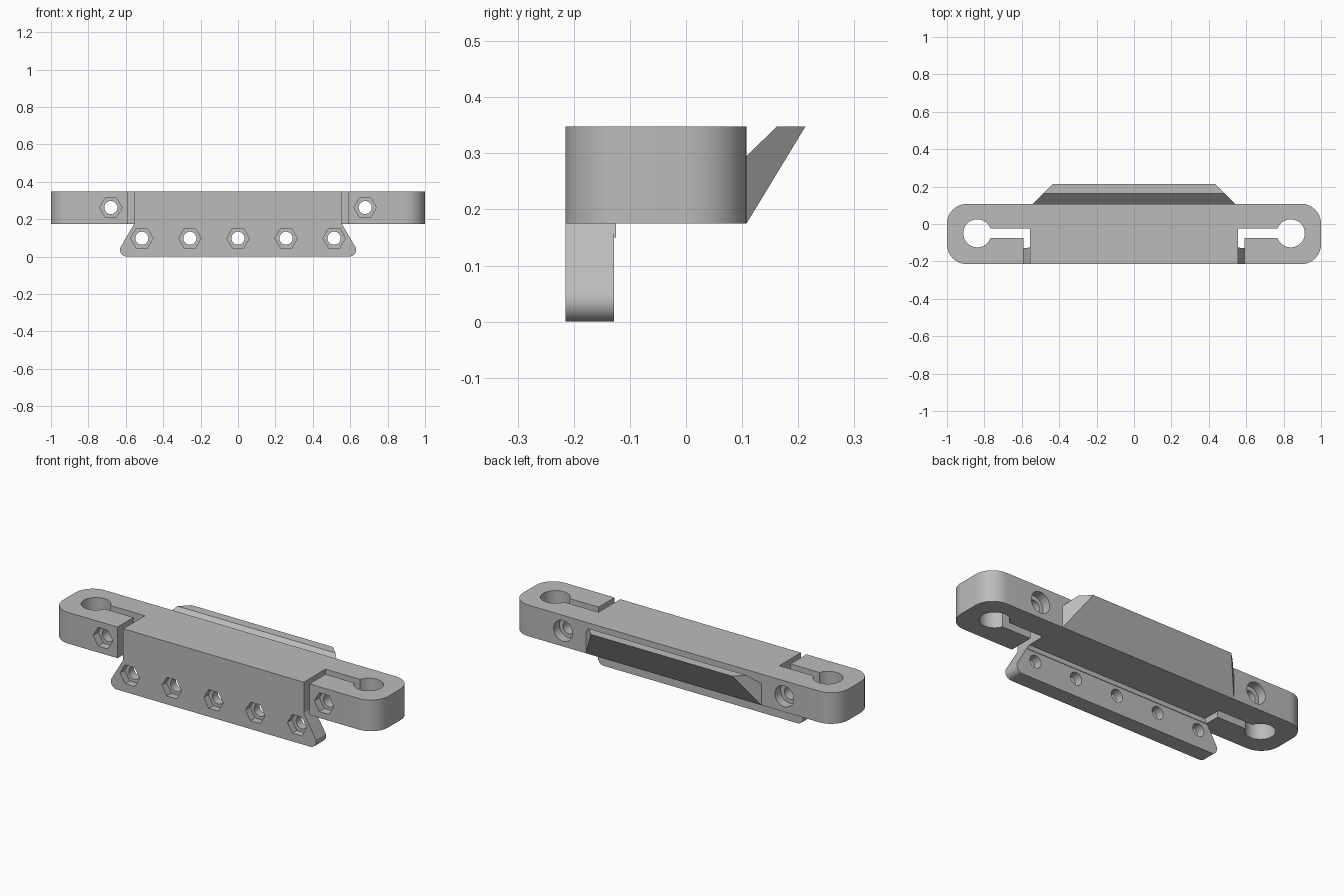
import bpy, bmesh
from math import pi, sin, cos, asin, radians
from mathutils import Vector

cube = bpy.data.objects.get("Cube")
if cube:
    bpy.data.objects.remove(cube, do_unlink=True)

grey = bpy.data.materials.new("plain grey")
grey.use_nodes = True
grey.diffuse_color = (0.5, 0.5, 0.5, 1)
grey.node_tree.nodes["Principled BSDF"].inputs["Base Color"].default_value = grey.diffuse_color

FRONT, BACK = -0.215, 0.108
BOTTOM, TOP = 0.175, 0.348
FLANGE_BACK = -0.128


def arc(cx, cy, r, a0, a1, n=12):
    """Points on an arc from angle a0 to a1."""
    steps = [a0 + (a1 - a0) * i / n for i in range(n + 1)]
    return [(cx + r * cos(a), cy + r * sin(a)) for a in steps]


def mirrored(half):
    """Close a right-hand outline with its mirror image."""
    return half + [(-x, y) for x, y in reversed(half)]


def prism(name, outline, lo, hi, place):
    """Extrude an outline between lo and hi; place maps (u, v, depth) to a point."""
    bm = bmesh.new()
    ends = [[bm.verts.new(place(u, v, w)) for u, v in outline] for w in (lo, hi)]
    for ring in ends:
        bm.faces.new(ring)
    n = len(outline)
    for i in range(n):
        j = (i + 1) % n
        bm.faces.new((ends[0][i], ends[0][j], ends[1][j], ends[1][i]))
    bmesh.ops.recalc_face_normals(bm, faces=bm.faces)
    mesh = bpy.data.meshes.new(name)
    bm.to_mesh(mesh)
    bm.free()
    mesh.materials.append(grey)
    obj = bpy.data.objects.new(name, mesh)
    bpy.context.collection.objects.link(obj)
    return obj


def upright(u, v, w):
    return Vector((u, v, w))


def facing_front(u, v, w):
    return Vector((u, w, v))


def activate(obj):
    bpy.ops.object.select_all(action='DESELECT')
    obj.select_set(True)
    bpy.context.view_layer.objects.active = obj


def bore(obj, x, z, radius, sides, y0, y1):
    """Cut a straight hole along y."""
    outline = arc(x, z, radius, 0, 2 * pi, sides)[:-1]
    cutter = prism("hole_cutter", outline, y0, y1, facing_front)
    cutter.hide_render = True
    mod = obj.modifiers.new("hole", 'BOOLEAN')
    mod.operation, mod.solver, mod.object = 'DIFFERENCE', 'EXACT', cutter
    activate(obj)
    bpy.ops.object.modifier_apply(modifier=mod.name)
    bpy.data.objects.remove(cutter, do_unlink=True)


def smooth(obj):
    activate(obj)
    bpy.ops.object.shade_smooth_by_angle(angle=radians(30))


# Main bar with a split clamp at each end
rod_x, rod_y, rod_r, slit, corner = 0.838, -0.05, 0.075, 0.025, 0.107
lip = asin(slit / rod_r)
half = [(0.555, FRONT), (0.555, rod_y + slit)]
half += arc(rod_x, rod_y, rod_r, pi - lip, lip - pi, 40)
half += [(0.59, rod_y - slit), (0.59, FRONT)]
half += arc(1 - corner, FRONT + corner, corner, -pi / 2, 0)
half += arc(1 - corner, BACK - corner, corner, 0, pi / 2)
bar = prism("clamp_bar", mirrored(half), BOTTOM, TOP, upright)

# Clamp bolts: hexagon nut pocket in front, round counterbore behind
for x in (-0.68, 0.68):
    bore(bar, x, 0.262, 0.035, 32, FRONT - 0.1, BACK + 0.1)
    bore(bar, x, 0.262, 0.06, 6, FRONT - 0.1, FRONT + 0.045)
    bore(bar, x, 0.262, 0.058, 32, BACK - 0.05, BACK + 0.1)
smooth(bar)

# Hanging flange with flared sides and rounded lower corners
half = arc(0.595, 0.036, 0.036, -pi / 2, pi / 6) + [(0.555, BOTTOM)]
flange = prism("mounting_flange", mirrored(half), FRONT, FLANGE_BACK, facing_front)
for i in range(-2, 3):
    x = i * 0.257
    bore(flange, x, 0.098, 0.035, 32, FRONT - 0.1, 0)
    bore(flange, x, 0.098, 0.06, 6, FRONT - 0.1, FRONT + 0.04)
smooth(flange)

# Shallow step where the flange meets the bar
prism("flange_step", mirrored([(0.566, 0.15), (0.555, BOTTOM)]),
      FLANGE_BACK - 0.02, -0.125, facing_front)

# Overhanging hook ledge on the back, with ends angled at 45 degrees
ledge = prism("back_ledge",
              [(BACK, BOTTOM), (0.213, TOP), (0.162, TOP), (BACK, 0.295)],
              -1, 1, lambda y, z, side: Vector((side * (0.54 - (y - BACK)), y, z)))
